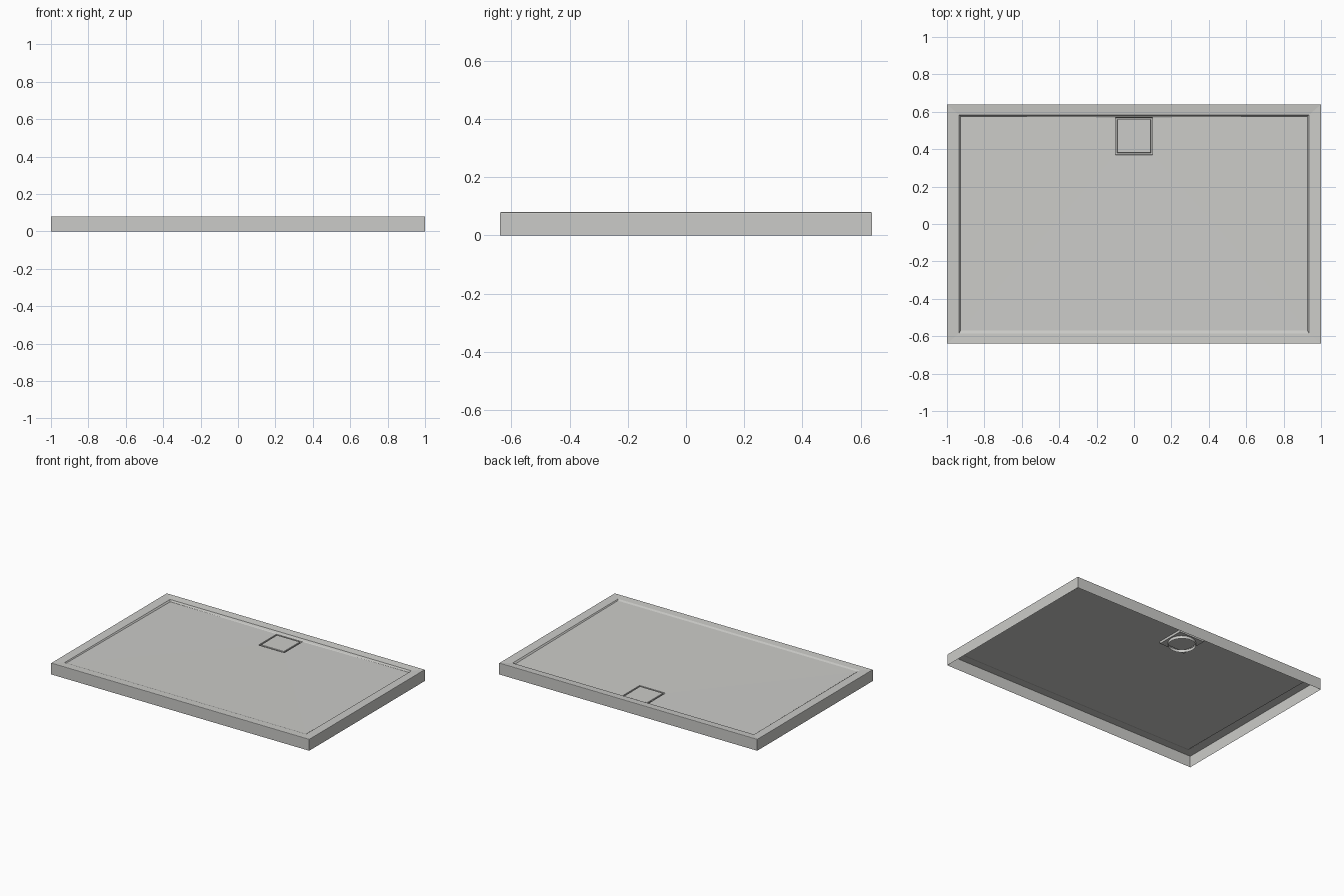
import bpy
import bmesh
import math

cube = bpy.data.objects.get("Cube")
if cube:
    bpy.data.objects.remove(cube, do_unlink=True)

# One warm grey for the whole tray
grey = bpy.data.materials.new("warm_grey")
grey.use_nodes = True
COLOR = (0.6, 0.6, 0.58, 1.0)
grey.diffuse_color = COLOR
grey.node_tree.nodes["Principled BSDF"].inputs["Base Color"].default_value = COLOR

DRAIN_Y = 0.47


def rect(x, front, back, z_front, z_back):
    """Rectangle loop, counter-clockwise, with separate front and back heights."""
    return [(-x, front, z_front), (x, front, z_front),
            (x, back, z_back), (-x, back, z_back)]


def ring(radius, z, square=False, count=32):
    """Circle around the drain, or a square sampled at the same angles."""
    points = []
    for i in range(count):
        a = math.tau * i / count
        c, s = math.cos(a), math.sin(a)
        r = radius / max(abs(c), abs(s)) if square else radius
        points.append((r * c, DRAIN_Y + r * s, z))
    return points


def loft(name, loops, cap=False):
    """Skin a sequence of closed loops into an open shell."""
    bm = bmesh.new()
    rows = [[bm.verts.new(p) for p in loop] for loop in loops]
    for a, b in zip(rows, rows[1:]):
        n = len(a)
        for i in range(n):
            j = (i + 1) % n
            bm.faces.new((a[i], a[j], b[j], b[i]))
    if cap:
        bm.faces.new(rows[-1])
        bm.faces.new(rows[0][::-1])
    mesh = bpy.data.meshes.new(name)
    bm.to_mesh(mesh)
    bm.free()
    mesh.materials.append(grey)
    obj = bpy.data.objects.new(name, mesh)
    bpy.context.collection.objects.link(obj)
    return obj


# Hollow tray: skirt, eased rim, inner step, floor falling to the drain
H = 0.08
loft("shower_tray", [
    rect(1.0, -0.64, 0.64, 0, 0),
    rect(1.0, -0.64, 0.64, H - 0.004, H - 0.004),
    rect(0.999, -0.639, 0.639, H - 0.001, H - 0.001),
    rect(0.996, -0.636, 0.636, H, H),
    rect(0.935, -0.585, 0.583, 0.078, 0.075),
    rect(0.928, -0.57, 0.576, 0.073, 0.063),
    rect(0.1, DRAIN_Y - 0.1, DRAIN_Y + 0.1, 0.06, 0.06),
])

# Square drain well with a round outlet collar below
loft("drain_well", [
    ring(0.1, 0.06, square=True),
    ring(0.098, 0.045, square=True),
    ring(0.088, 0.045),
    ring(0.088, 0.025),
])

# Loose square cover with eased edges
loft("drain_cover", [
    rect(0.09, DRAIN_Y - 0.09, DRAIN_Y + 0.09, 0.052, 0.052),
    rect(0.09, DRAIN_Y - 0.09, DRAIN_Y + 0.09, 0.059, 0.059),
    rect(0.088, DRAIN_Y - 0.088, DRAIN_Y + 0.088, 0.061, 0.061),
], cap=True)
